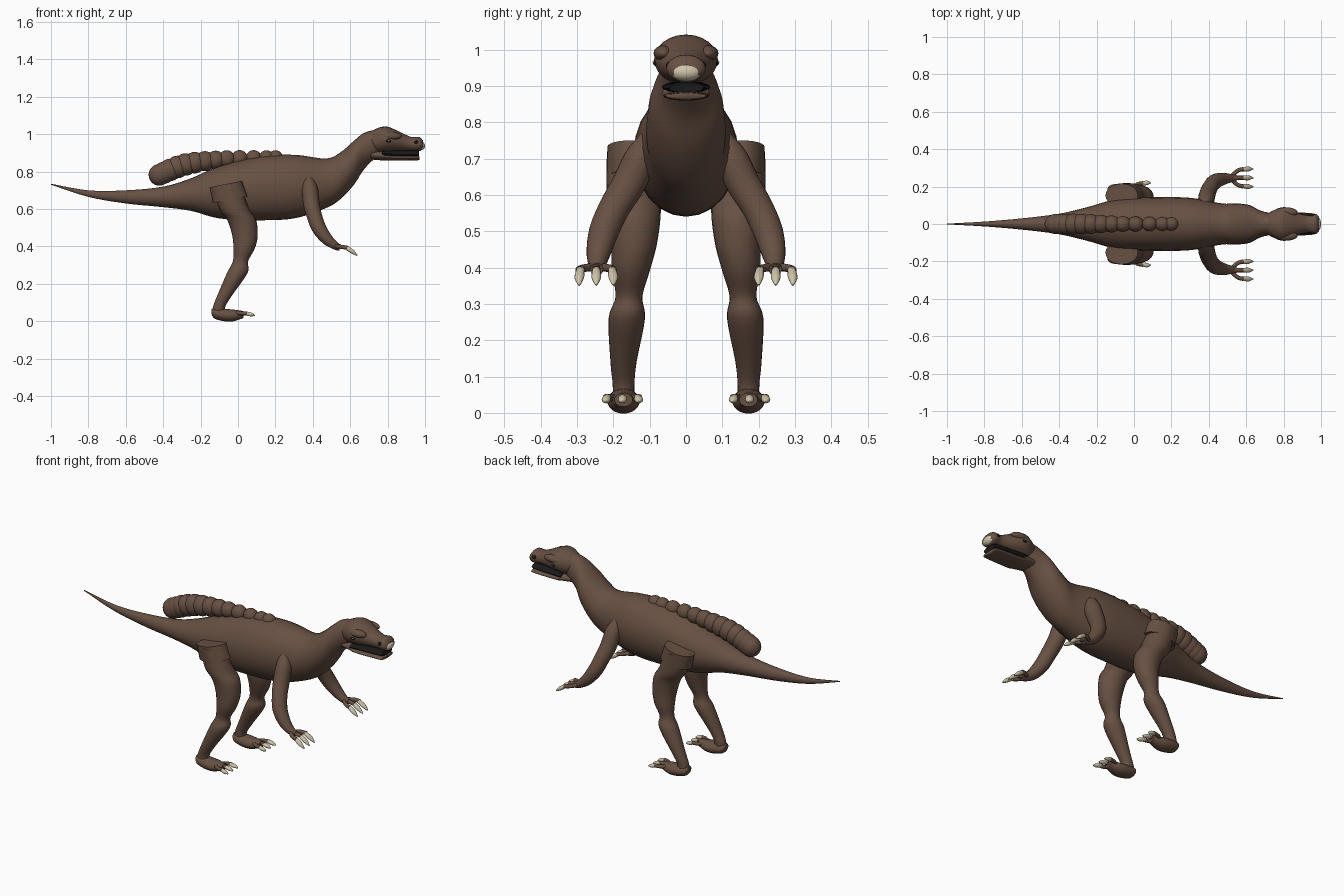
import bpy, bmesh, math
from mathutils import Vector

cube = bpy.data.objects.get("Cube")
if cube:
    bpy.data.objects.remove(cube)


def material(name, *rgb):
    mat = bpy.data.materials.new(name)
    mat.use_nodes = True
    mat.diffuse_color = (*rgb, 1)
    shader = mat.node_tree.nodes["Principled BSDF"]
    shader.inputs["Base Color"].default_value = (*rgb, 1)
    return mat


HIDE = material("brown hide", .135, .08, .055)
BONE = material("pale bone", .62, .55, .4)
DARK = material("near black", .01, .01, .01)
FORWARD, SIDE, DOWN = Vector((1, 0, 0)), Vector((0, 1, 0)), Vector((0, 0, -1))


def finish(name, bm, mat, paired):
    """Turn a bmesh into a smooth object, mirrored to the other side if paired."""
    bmesh.ops.recalc_face_normals(bm, faces=bm.faces)
    mesh = bpy.data.meshes.new(name)
    bm.to_mesh(mesh)
    bm.free()
    mesh.materials.append(mat)
    part = bpy.data.objects.new(name, mesh)
    bpy.context.collection.objects.link(part)
    bpy.ops.object.select_all(action='DESELECT')
    part.select_set(True)
    bpy.context.view_layer.objects.active = part
    bpy.ops.object.shade_smooth_by_angle(angle=math.radians(50))
    if paired:
        mirror = part.modifiers.new("Mirror", 'MIRROR')
        mirror.use_axis = (False, True, False)
        mirror.use_mirror_merge = False


def smooth(rows, steps):
    """Run a curve through every row, with extra rows between."""
    points = [Vector(row) for row in rows]
    points = [points[0], *points, points[-1]]
    result = []
    for before, start, end, after in zip(points, points[1:], points[2:], points[3:]):
        leave, arrive = (end - before) / 2, (after - start) / 2
        for step in range(steps):
            t = step / steps
            ease = t * t * (3 - 2 * t)
            result.append(start.lerp(end, ease) + leave * t * (1 - t) ** 2 - arrive * t * t * (1 - t))
    return result + [points[-1]]


def skin(name, rows, mat, facing=None, paired=False, sides=24):
    """Skin elliptical rings given as x, y, z, sideways radius, other radius."""
    rows = smooth(rows, 5)
    bm = bmesh.new()
    rings = []
    for before, row, after in zip(rows[:1] + rows, rows, rows[1:] + rows[-1:]):
        normal = facing or (Vector(after[:3]) - Vector(before[:3])).normalized()
        across = (SIDE - normal * normal.dot(SIDE)).normalized() * row[3]
        along = normal.cross(across).normalized() * row[4]
        angles = [math.tau * k / sides for k in range(sides)]
        rings.append([bm.verts.new(Vector(row[:3]) + across * math.cos(a) + along * math.sin(a))
                      for a in angles])
    for ring, following in zip(rings, rings[1:]):
        for k in range(sides):
            bm.faces.new((ring[k - 1], ring[k], following[k], following[k - 1]))
    bm.faces.new(rings[0])
    bm.faces.new(rings[-1])
    finish(name, bm, mat, paired)


def profile(name, rows, mat):
    """Skin along the body axis from x, top, bottom, half width."""
    skin(name, [(x, 0, (top + bottom) / 2, width, (top - bottom) / 2)
                for x, top, bottom, width in rows], mat, FORWARD)


def limb(name, rows, depth, facing=None):
    """Paired limb from x, y, z, radius, with one ratio of depth to width."""
    skin(name, [(x, y, z, r, r * depth) for x, y, z, r in rows], HIDE, facing, True)


def blob(name, centre, radii, mat, paired=False):
    bm = bmesh.new()
    bmesh.ops.create_uvsphere(bm, u_segments=24, v_segments=14, radius=1)
    bmesh.ops.scale(bm, vec=radii, verts=bm.verts)
    bmesh.ops.translate(bm, vec=centre, verts=bm.verts)
    finish(name, bm, mat, paired)


def digits(name, root, knuckle, tip, spread, radius):
    """Three clawed digits that fan out from a root in the middle of the limb."""
    root, knuckle, tip = Vector(root), Vector(knuckle), Vector(tip)
    for place, offset in (("inner", -spread), ("middle", 0), ("outer", spread)):
        fan = SIDE * offset
        base, joint, point = root + fan * .2, knuckle + fan, tip + fan
        bend = base.lerp(joint, .5) + fan * .2
        skin(f"{place}_{name}", [(*base, radius, radius), (*bend, radius, radius),
                                 (*joint, radius, radius)], HIDE, None, True, 12)
        middle = joint.lerp(point, .5)
        skin(f"{place}_{name}_claw", [(*joint.lerp(base, .1), radius, radius),
                                      (*middle, radius * 1.2, radius),
                                      (*point, radius / 4, radius / 4)], BONE, None, True, 12)


# Tail, trunk and neck in one skin
profile("body", [
    (-1, .735, .73, .002), (-.8, .7, .665, .013), (-.6, .7, .63, .03), (-.4, .72, .61, .055),
    (-.25, .765, .59, .09), (-.1, .83, .55, .13), (.1, .88, .54, .143), (.3, .89, .55, .14),
    (.47, .87, .605, .11), (.55, .905, .655, .11), (.62, .965, .73, .1), (.68, 1.01, .82, .07),
    (.77, 1.03, .905, .05)], HIDE)

# Head with separate lower jaw
profile("skull", [
    (.69, 1, .92, .04), (.74, 1.03, .9, .07), (.8, 1.04, .905, .088), (.89, 1, .91, .055),
    (.93, .985, .91, .046), (.97, .985, .91, .054), (.99, .965, .92, .037)], HIDE)
profile("lower_jaw", [(.71, .915, .865, .055), (.77, .91, .86, .064), (.8, .89, .86, .064),
                      (.95, .885, .86, .058), (.97, .88, .865, .045)], HIDE)
profile("mouth_gap", [(.77, .914, .88, .066), (.95, .914, .88, .053), (.965, .91, .88, .04)], DARK)
blob("beak_tip", (.973, 0, .938), (.027, .044, .025), BONE)
blob("brow_ridge", (.815, .062, .99), (.06, .027, .022), HIDE, True)
blob("eye", (.803, .079, .964), (.015, .012, .01), DARK, True)
blob("eye_glint", (.806, .088, .966), (.005, .004, .004), BONE, True)
blob("nostril", (.955, .044, .957), (.014, .011, .011), DARK, True)

# Segmented ridge along the back, as x, z, radius
ridge = [(.2, .874, .04), (-.06, .868, .046), (-.28, .838, .06), (-.42, .783, .058)]
for number, (x, z, radius) in enumerate(smooth(ridge, 4)):
    blob(f"ridge_segment_{number}", (x, 0, z), (radius, radius * .92, radius), HIDE)

# Hind legs with a tilted hip
limb("hind_leg", [
    (-.06, .15, .72, .068), (-.02, .145, .6, .073), (.02, .14, .54, .07), (.037, .143, .46, .062),
    (.033, .152, .39, .052), (.013, .157, .32, .037), (-.003, .163, .26, .05), (-.07, .172, .14, .036),
    (-.1, .172, .08, .03), (-.105, .172, .04, .03)], 1.1, DOWN)
limb("hip", [(-.066, .153, .733, .063), (-.042, .148, .65, .067)], 1.4, Vector((.2, 0, -1)).normalized())

# Feet
limb("foot", [(-.142, .172, .052, .018), (-.12, .172, .04, .038), (-.04, .172, .031, .044),
              (.03, .172, .036, .025)], .75, FORWARD)
digits("toe", (-.02, .175, .042), (.05, .175, .042), (.09, .175, .03), .045, .01)

# Forelimbs and hands
limb("forelimb", [
    (.375, .095, .755, .032), (.385, .125, .7, .045), (.392, .158, .63, .046), (.408, .197, .565, .043),
    (.432, .226, .5, .041), (.475, .241, .44, .033), (.522, .245, .403, .022), (.545, .246, .395, .018)], .95)
digits("finger", (.522, .247, .402), (.585, .247, .393), (.637, .247, .352), .047, .011)
